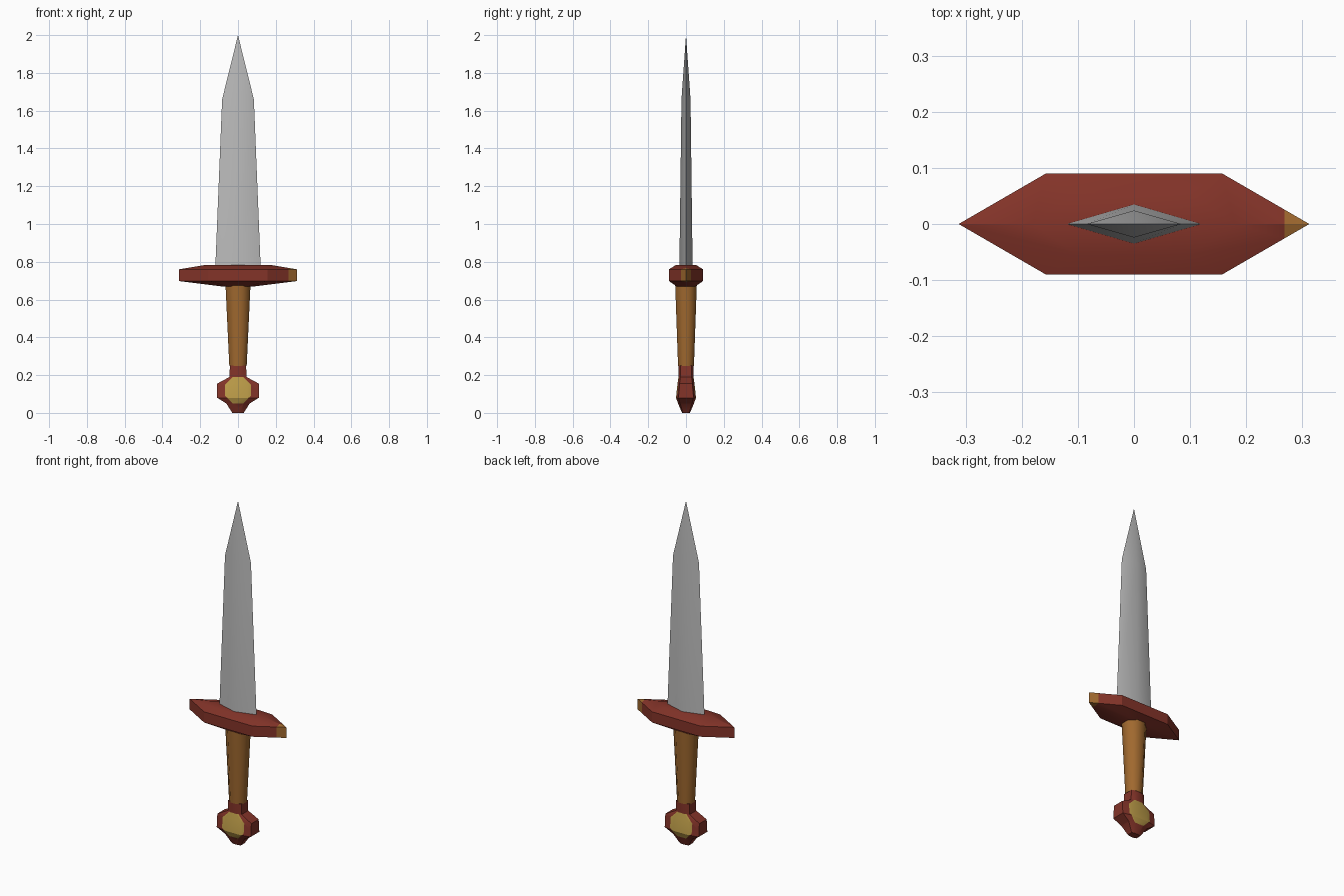
import bpy, bmesh, math
from mathutils import Vector

if "Cube" in bpy.data.objects:
    bpy.data.objects.remove(bpy.data.objects["Cube"], do_unlink=True)


def make_material(name, rgb):
    mat = bpy.data.materials.new(name)
    mat.use_nodes = True
    mat.diffuse_color = (*rgb, 1)
    bsdf = next(n for n in mat.node_tree.nodes if n.type == 'BSDF_PRINCIPLED')
    bsdf.inputs["Base Color"].default_value = (*rgb, 1)
    return mat


STEEL = make_material("steel grey", (0.5, 0.5, 0.5))
RED = make_material("dark red", (0.23, 0.034, 0.022))
WOOD = make_material("wood brown", (0.35, 0.14, 0.028))
GOLD = make_material("gold", (0.5, 0.33, 0.065))


def loft(rings):
    """Skin a list of equal-length point rings and cap both ends."""
    bm = bmesh.new()
    loops = [[bm.verts.new(p) for p in ring] for ring in rings]
    for low, high in zip(loops, loops[1:]):
        for i in range(len(low)):
            j = (i + 1) % len(low)
            bm.faces.new((low[i], low[j], high[j], high[i]))
    bm.faces.new(loops[0][::-1])
    bm.faces.new(loops[-1])
    bmesh.ops.remove_doubles(bm, verts=bm.verts, dist=0.0005)
    bmesh.ops.recalc_face_normals(bm, faces=bm.faces)
    return bm


def cut(bm, point, normal):
    geom = bm.verts[:] + bm.edges[:] + bm.faces[:]
    bmesh.ops.bisect_plane(bm, geom=geom, plane_co=point, plane_no=normal)


def finish(name, bm, mats, angle):
    mesh = bpy.data.meshes.new(name)
    bm.to_mesh(mesh)
    bm.free()
    for mat in mats:
        mesh.materials.append(mat)
    obj = bpy.data.objects.new(name, mesh)
    bpy.context.collection.objects.link(obj)
    bpy.ops.object.select_all(action='DESELECT')
    obj.select_set(True)
    bpy.context.view_layer.objects.active = obj
    bpy.ops.object.shade_smooth_by_angle(angle=math.radians(angle))


def diamond(z, hx, hy):
    return [(hx, 0, z), (0, hy, z), (-hx, 0, z), (0, -hy, z)]


def hexagon(z, hx, flat, hy):
    return [(hx, 0, z), (flat, hy, z), (-flat, hy, z),
            (-hx, 0, z), (-flat, -hy, z), (flat, -hy, z)]


def octagon(z, hx, hy, a=0.414, b=0.414):
    return [(hx, a * hy, z), (b * hx, hy, z), (-b * hx, hy, z), (-hx, a * hy, z),
            (-hx, -a * hy, z), (-b * hx, -hy, z), (b * hx, -hy, z), (hx, -a * hy, z)]


# Blade: tapering diamond section with a pointed tip
finish("blade", loft([diamond(0.77, 0.12, 0.035), diamond(1.66, 0.084, 0.024),
                      diamond(2.0, 0.0, 0.0)]), [STEEL], 35)

# Guard: pointed hexagon with sloped top and bottom, one end coloured
guard = loft([hexagon(0.67, 0.09, 0.05, 0.05), hexagon(0.698, 0.3125, 0.157, 0.09),
              hexagon(0.76, 0.3125, 0.157, 0.09), hexagon(0.782, 0.18, 0.1, 0.055)])
tip_x = 0.268
cut(guard, (tip_x, 0, 0), (1, 0, 0))
for f in guard.faces:
    f.material_index = int(f.calc_center_median().x > tip_x)
finish("guard", guard, [RED, WOOD], 25)

# Grip: eight-sided taper
finish("grip", loft([octagon(0.248, 0.046, 0.042), octagon(0.675, 0.066, 0.057)]), [WOOD], 50)

# Pommel: collar, flared body and narrow foot
pommel = loft([octagon(z, hx, hy, 0.75, 0.45) for z, hx, hy in (
    (0.0, 0.03, 0.021), (0.05, 0.062, 0.042), (0.08, 0.11, 0.053),
    (0.155, 0.11, 0.045), (0.19, 0.045, 0.04), (0.25, 0.043, 0.04))])

# Medallion on both pommel faces, cut in as an eight-sided patch
centre, radius = Vector((0, 0, 0.12)), 0.07
sides = [Vector((math.cos(k * math.pi / 4), 0, math.sin(k * math.pi / 4))) for k in range(8)]
for n in sides:
    cut(pommel, centre + n * radius, n)
for f in pommel.faces:
    offset = f.calc_center_median() - centre
    inside = all(offset.dot(n) < radius for n in sides)
    f.material_index = int(inside and abs(f.normal.y) > 0.3)
finish("pommel", pommel, [RED, GOLD], 25)
